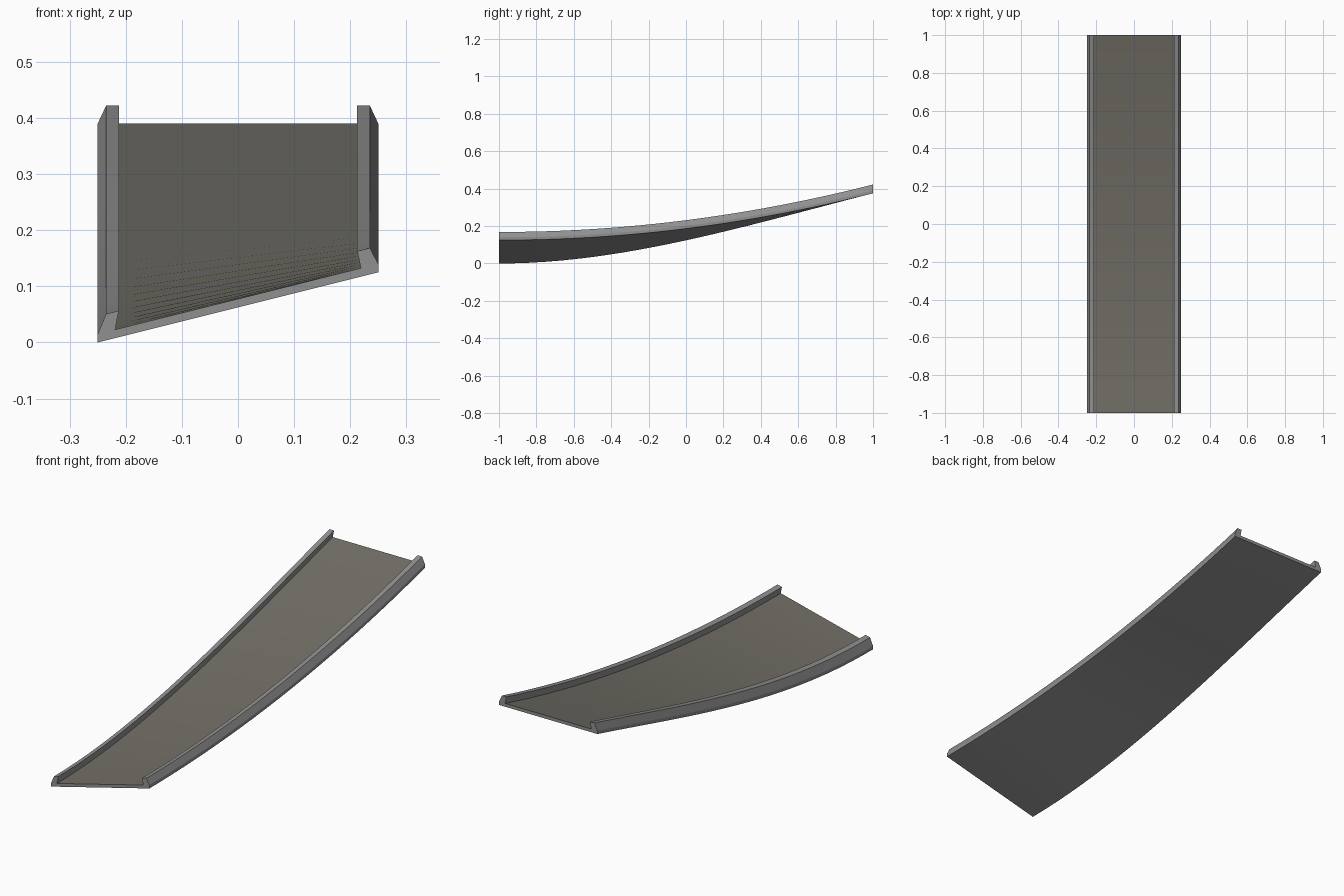
import bpy, bmesh

if "Cube" in bpy.data.objects:
    bpy.data.objects.remove(bpy.data.objects["Cube"])

def material(name, c):
    m = bpy.data.materials.new(name)
    m.diffuse_color = (*c, 1)
    m.use_nodes = True
    m.node_tree.nodes["Principled BSDF"].inputs["Base Color"].default_value = m.diffuse_color
    return m

rail_grey = material("rail grey", (0.28, 0.28, 0.28))
floor_grey = material("warm floor grey", (0.17, 0.16, 0.135))

# half cross-section from the outer bottom edge round to the floor corner
half = [(0.25, 0.0), (0.25, 0.015), (0.235, 0.047), (0.2125, 0.047), (0.219, 0.015)]
profile = half + [(-x, z) for x, z in reversed(half)]
FLOOR = len(half) - 1      # profile segment that is the floor
SEGMENTS = 24

def section(t):
    """Profile at t along the ramp: the bank untwists while the ramp rises."""
    bank = 0.125 * (1 - t * t * (3 - 2 * t))
    right = 0.125 + 0.25 * t ** 2.03
    return [(x, -1 + 2 * t, z + right - bank * (0.25 - x) / 0.5) for x, z in profile]

# banked ramp swept along y
bm = bmesh.new()
rings = [[bm.verts.new(p) for p in section(i / SEGMENTS)] for i in range(SEGMENTS + 1)]
n = len(profile)
for a, b in zip(rings, rings[1:]):
    for k in range(n):
        j = (k + 1) % n
        f = bm.faces.new((a[k], a[j], b[j], b[k]))
        f.smooth = True
        f.material_index = 1 if k == FLOOR else 0

# end caps: slab plus one rail on each side
for r in (rings[0], rings[-1]):
    bm.faces.new((r[0], r[4], r[5], r[9]))
    bm.faces.new(r[0:5])
    bm.faces.new(r[5:10])
bmesh.ops.recalc_face_normals(bm, faces=bm.faces)

mesh = bpy.data.meshes.new("banked_ramp")
bm.to_mesh(mesh)
bm.free()
mesh.materials.append(rail_grey)
mesh.materials.append(floor_grey)
ramp = bpy.data.objects.new("banked_ramp", mesh)
bpy.context.collection.objects.link(ramp)
bpy.context.view_layer.objects.active = ramp
ramp.select_set(True)
bpy.ops.object.shade_smooth_by_angle(angle=0.35)
